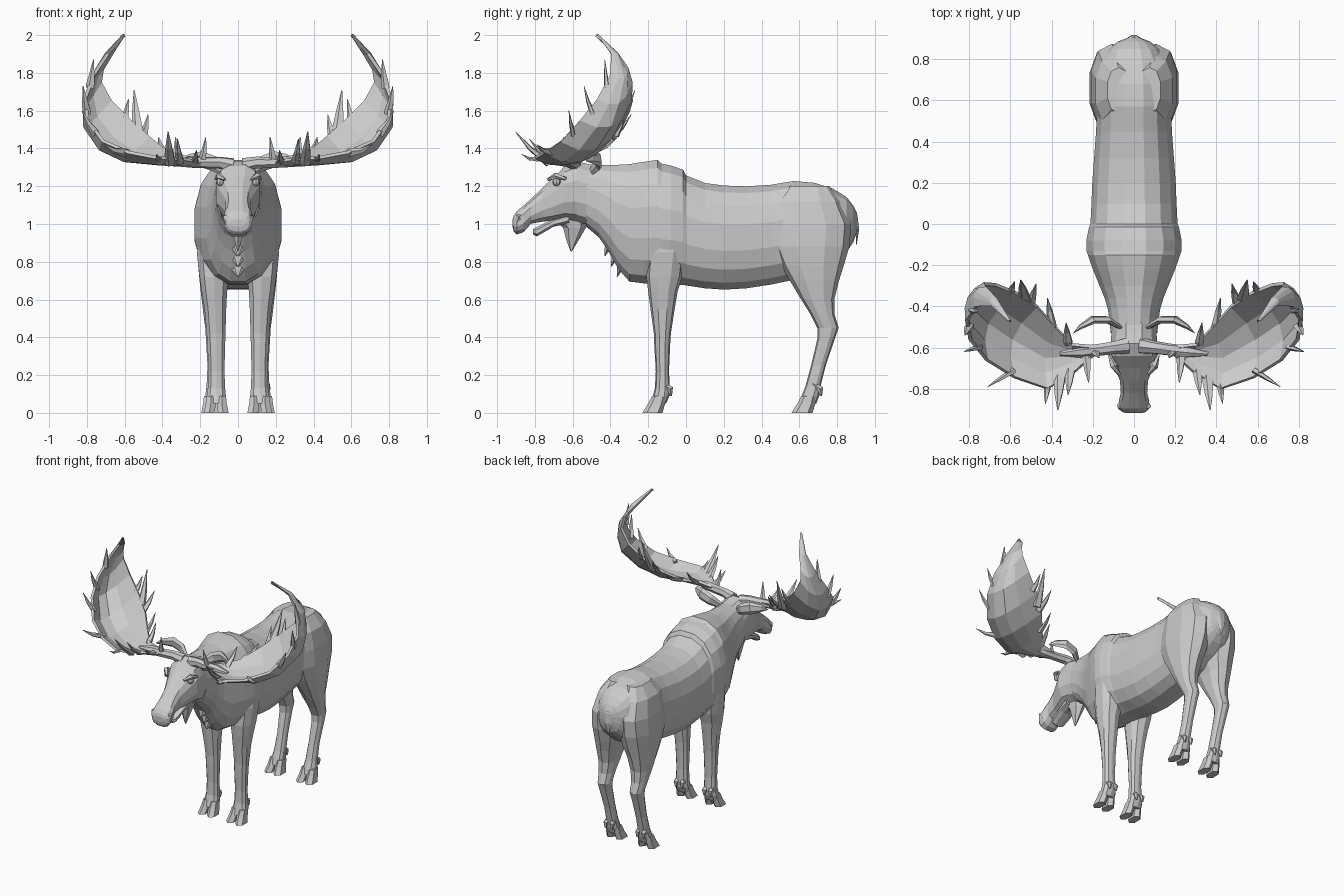
import bpy, bmesh, math
from mathutils import Vector

hide = bpy.data.materials.new("grey")
hide.diffuse_color = (0.6, 0.6, 0.6, 1)


def finish(name, bm):
    bmesh.ops.recalc_face_normals(bm, faces=bm.faces)
    me = bpy.data.meshes.new(name)
    bm.to_mesh(me)
    bm.free()
    me.materials.append(hide)
    ob = bpy.data.objects.new(name, me)
    bpy.context.collection.objects.link(ob)
    return ob


def loft(name, rings):
    """Skin a list of equal-length closed rings and cap both ends."""
    bm = bmesh.new()
    vs = [[bm.verts.new(p) for p in r] for r in rings]
    n = len(rings[0])
    for a, b in zip(vs, vs[1:]):
        for i in range(n):
            bm.faces.new((a[i], a[(i + 1) % n], b[(i + 1) % n], b[i]))
    bm.faces.new(vs[0])
    bm.faces.new(vs[-1])
    return finish(name, bm)


def oval(n, p):
    """Rounded-box outline, p = 1 is an ellipse."""
    out = []
    for i in range(n):
        a = 2 * math.pi * (i + 0.5) / n
        c, s = math.cos(a), math.sin(a)
        out.append((math.copysign(abs(c) ** p, c), math.copysign(abs(s) ** p, s)))
    return out


def upright(y, top, bot, w, n=16, p=0.85):
    return [(c * w, y, (top + bot) / 2 + s * (top - bot) / 2) for c, s in oval(n, p)]


def level(z, y0, y1, x0, x1, n=10, p=0.85):
    return [((x0 + x1) / 2 + c * (x1 - x0) / 2, (y0 + y1) / 2 + s * (y1 - y0) / 2, z)
            for c, s in oval(n, p)]


def spike(name, pts, radii, n=5, flat=1.0):
    """Tapered tube along a bent path; flat squashes it across the path."""
    pts = [Vector(p) for p in pts]
    rings = []
    for i, p in enumerate(pts):
        d = (pts[min(i + 1, len(pts) - 1)] - pts[max(i - 1, 0)]).normalized()
        u = d.cross(Vector((0, 1, 0.15))).normalized()
        v = d.cross(u)
        rings.append([p + radii[i] * (u * math.cos(2 * math.pi * k / n)
                      + v * flat * math.sin(2 * math.pi * k / n)) for k in range(n)])
    return loft(name, rings)


# Trunk and neck: y, top, bottom, half width
trunk = [(.905, 1.06, .96, .03), (.885, 1.1, .9, .08), (.85, 1.145, .85, .125),
         (.78, 1.19, .79, .165), (.68, 1.222, .73, .18), (.57, 1.232, .70, .183),
         (.45, 1.212, .675, .187), (.32, 1.204, .655, .197), (.2, 1.208, .648, .206),
         (.1, 1.222, .655, .21), (0, 1.262, .67, .215), (-.015, 1.292, .672, .222),
         (-.08, 1.315, .675, .235), (-.13, 1.325, .675, .234), (-.15, 1.345, .678, .228),
         (-.22, 1.335, .68, .203), (-.3, 1.322, .69, .17), (-.36, 1.318, .76, .145),
         (-.41, 1.316, .85, .13), (-.46, 1.315, .925, .122), (-.53, 1.315, .985, .115)]
loft("trunk", [upright(*r) for r in trunk])

# Head with drooping upper lip
skull = [(-.46, 1.31, .97, .11), (-.53, 1.325, .995, .113), (-.58, 1.338, 1.01, .115),
         (-.64, 1.312, 1.02, .12), (-.70, 1.25, 1.015, .095), (-.76, 1.195, 1.01, .07),
         (-.82, 1.135, 1.0, .066), (-.86, 1.1, .955, .076), (-.895, 1.07, .943, .075),
         (-.912, 1.045, .96, .06), (-.918, 1.025, .985, .04)]
loft("head", [upright(*r, n=12, p=.8) for r in skull])
loft("lower_jaw", [upright(*r, n=8) for r in
     [(-.62, 1.06, 1.0, .07), (-.70, 1.03, .985, .06), (-.76, 1.0, .95, .055),
      (-.79, .985, .932, .05), (-.81, .975, .945, .03)]])

# Throat bell and ragged chest hair
loft("throat_bell", [level(*r, n=6) for r in
     [(1.03, -.70, -.51, -.05, .05), (.98, -.65, -.53, -.04, .04),
      (.92, -.635, -.565, -.022, .022), (.855, -.612, -.604, -.004, .004)]])
for y, z in ((-.43, .83), (-.395, .775), (-.365, .72)):
    spike("chest_hair", [(0, y + .07, z + .14), (0, y + .02, z + .06), (0, y, z)],
          [.07, .05, .004], 6, .5)

# Tail
spike("tail", [(0, .86, 1.11), (0, .895, 1.04), (0, .907, .97), (0, .902, .89)],
      [.03, .04, .028, .004], 6, .4)

# Leg sections: z, front y, back y, inner x, outer x
hind = [(1.2, .54, .76, .02, .13), (1.12, .475, .82, .0, .19), (1.0, .452, .875, .0, .213),
        (.88, .455, .865, .0, .22), (.78, .5, .835, .015, .215), (.7, .55, .81, .045, .207),
        (.6, .61, .785, .065, .195), (.52, .66, .787, .08, .185), (.45, .695, .808, .085, .175),
        (.4, .697, .79, .09, .172), (.25, .662, .74, .092, .163), (.14, .632, .712, .088, .168),
        (.09, .612, .705, .082, .175), (.05, .6, .69, .08, .178)]
fore = [(1.1, -.15, -.05, .06, .17), (1.0, -.17, -.02, .05, .21), (.85, -.2, -.005, .04, .222),
        (.72, -.21, -.02, .045, .207), (.64, -.2, -.045, .055, .195), (.55, -.188, -.06, .06, .18),
        (.42, -.17, -.08, .064, .168), (.36, -.168, -.084, .066, .164), (.22, -.16, -.09, .07, .158),
        (.13, -.165, -.085, .066, .162), (.09, -.175, -.088, .062, .168), (.05, -.19, -.105, .06, .17)]

# Antler palm rows: front edge, middle, back edge
palm = [((.2, -.64, 1.33), (.2, -.615, 1.31), (.2, -.595, 1.345)),
        ((.29, -.72, 1.345), (.3, -.64, 1.312), (.3, -.585, 1.36)),
        ((.42, -.8, 1.35), (.43, -.65, 1.32), (.38, -.5, 1.385)),
        ((.58, -.745, 1.38), (.59, -.56, 1.335), (.47, -.4, 1.46)),
        ((.715, -.66, 1.44), (.71, -.48, 1.4), (.57, -.335, 1.55)),
        ((.795, -.56, 1.55), (.795, -.4, 1.52), (.67, -.295, 1.65)),
        ((.81, -.47, 1.66), (.8, -.36, 1.64), (.725, -.29, 1.75)),
        ((.765, -.4, 1.79), (.765, -.33, 1.77), (.715, -.31, 1.82)),
        ((.69, -.395, 1.9), (.695, -.37, 1.9), (.665, -.365, 1.9)),
        ((.604, -.47, 2.0), (.602, -.472, 2.0), (.6, -.474, 2.0))]
# Tines: base, tip
tines = [((.36, -.75, 1.34), (.37, -.905, 1.49)), ((.42, -.79, 1.345), (.43, -.87, 1.37)),
         ((.31, -.72, 1.34), (.32, -.83, 1.45)), ((.23, -.65, 1.33), (.22, -.77, 1.39)),
         ((.19, -.62, 1.33), (.17, -.65, 1.46)), ((.32, -.57, 1.36), (.33, -.48, 1.46)),
         ((.4, -.48, 1.39), (.42, -.36, 1.46)), ((.6, -.72, 1.38), (.71, -.79, 1.42)),
         ((.76, -.6, 1.49), (.825, -.62, 1.6)), ((.8, -.5, 1.6), (.82, -.54, 1.73)),
         ((.78, -.42, 1.74), (.765, -.43, 1.87)), ((.53, -.36, 1.5), (.55, -.27, 1.71)),
         ((.5, -.38, 1.47), (.475, -.29, 1.58)), ((.6, -.33, 1.56), (.58, -.28, 1.66))]

for s in (1, -1):
    side = "right" if s > 0 else "left"

    def m(p):
        return (p[0] * s, p[1], p[2])

    for part, rows in (("hind", hind), ("front", fore)):
        loft(f"{part}_leg_{side}", [[m(p) for p in level(*r)] for r in rows])
        z, y0, y1, x0, x1 = rows[-1]
        xc = (x0 + x1) / 2
        for t in (-1, 1):
            # Cloven hoof toe and dewclaw
            a = xc + t * .029
            loft(f"{part}_hoof_{side}", [[m(p) for p in level(*r, n=6)] for r in
                 [(.09, y0 + .01, y1, a - .025, a + .025),
                  (.05, y0 - .01, y1 - .005, a - .03, a + .03),
                  (0, y0 - .042, y1 - .02, a + t * .008 - .032, a + t * .008 + .032)]])
            spike(f"{part}_dewclaw_{side}", [m((xc + t * .02, y1 - .02, .15)),
                  m((xc + t * .025, y1 + .022, .125)), m((xc + t * .025, y1 + .025, .09))],
                  [.02, .018, .006])

    # Ear: cupped leaf
    spike(f"ear_{side}", [m((.07, -.5, 1.28)), m((.13, -.465, 1.32)), m((.2, -.465, 1.345)),
          m((.26, -.5, 1.345)), m((.295, -.53, 1.335))], [.025, .04, .042, .025, .003], 6, .45)

    # Eye, brow and nostril rim
    bm = bmesh.new()
    bmesh.ops.create_uvsphere(bm, u_segments=8, v_segments=6, radius=.022)
    bmesh.ops.translate(bm, verts=bm.verts, vec=m((.094, -.685, 1.222)))
    finish(f"eye_{side}", bm)
    spike(f"brow_{side}", [m((.07, -.73, 1.235)), m((.1, -.69, 1.255)), m((.118, -.635, 1.24))],
          [.008, .018, .008])
    spike(f"nostril_{side}", [m((.05, -.85, 1.05)), m((.066, -.885, 1.035)), m((.06, -.9, .995))],
          [.01, .018, .008])

    # Antler beam
    spike(f"antler_beam_{side}", [m((.03, -.59, 1.31)), m((.1, -.6, 1.325)), m((.17, -.61, 1.325)),
          m((.26, -.62, 1.328)), m((.36, -.63, 1.328))], [.04, .032, .03, .03, .01], 7)

    # Antler palm: curved sheet given thickness
    bm = bmesh.new()
    grid = []
    for a, c, b in palm:
        a, b, c = Vector(m(a)), Vector(m(b)), Vector(m(c))
        k = 2 * c - (a + b) / 2
        grid.append([bm.verts.new(a * (1 - t) ** 2 + k * 2 * t * (1 - t) + b * t * t)
                     for t in (0, .25, .5, .75, 1)])
    for r0, r1 in zip(grid, grid[1:]):
        for i in range(4):
            bm.faces.new((r0[i], r0[i + 1], r1[i + 1], r1[i]))
    ob = finish(f"antler_palm_{side}", bm)
    mod = ob.modifiers.new("thickness", 'SOLIDIFY')
    mod.thickness = .018
    mod.offset = 0

    # Antler tines, bent slightly upward
    for a, b in tines:
        a, b = Vector(m(a)), Vector(m(b))
        mid = (a + b) / 2 - Vector((0, 0, .012))
        back = a - (b - a) * .15
        r = .012 + .09 * (b - a).length
        spike(f"antler_tine_{side}", [back, a, mid, b], [r, r, r * .65, .002], 5, .6)
